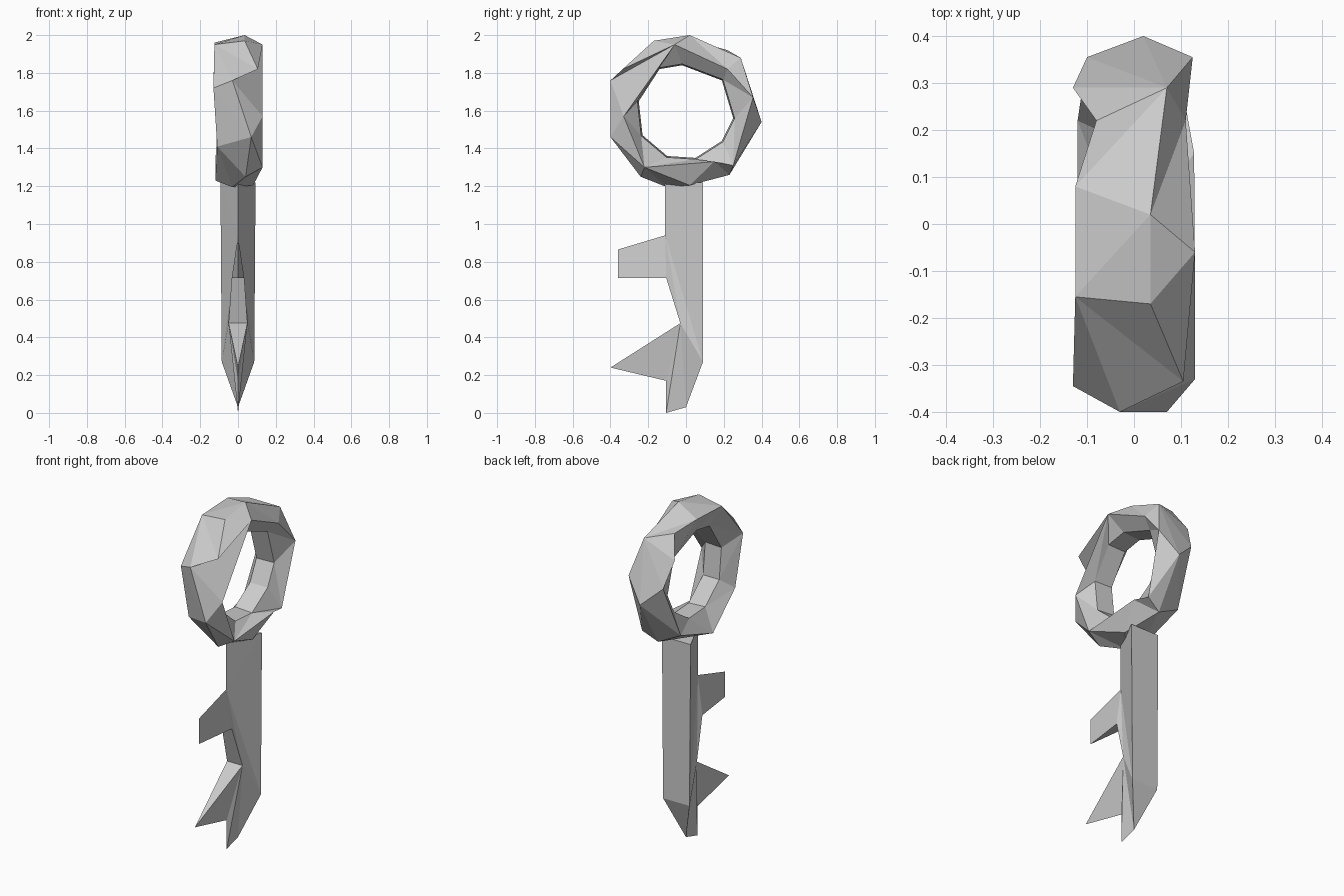
import bpy, bmesh, math

if "Cube" in bpy.data.objects:
    bpy.data.objects.remove(bpy.data.objects["Cube"])

ZC = 1.6  # centre height of the ring


def finish(bm, name):
    bmesh.ops.recalc_face_normals(bm, faces=bm.faces[:])
    me = bpy.data.meshes.new(name)
    bm.to_mesh(me)
    bm.free()
    ob = bpy.data.objects.new(name, me)
    bpy.context.collection.objects.link(ob)
    return ob


def ang(v):
    return math.atan2(v.co.z - ZC, v.co.y) % (2 * math.pi)


def zip_loops(bm, a, b):
    """Join two closed loops of different counts with triangles, by angle."""
    at = lambda l, i: ang(l[i % len(l)]) + 2 * math.pi * (i // len(l))
    i = j = 0
    while i < len(a) or j < len(b):
        p, q = a[i % len(a)], b[j % len(b)]
        if j >= len(b) or (i < len(a) and at(a, i + 1) <= at(b, j + 1)):
            i += 1
            bm.faces.new((p, a[i % len(a)], q))
        else:
            j += 1
            bm.faces.new((p, b[j % len(b)], q))


# Ring handle: uneven faceted loops (x, y, z), the inner wall is a two-loop band
outer = [(.02, .40, 1.54), (.07, .29, 1.88), (.035, .02, 2.0),
         (.035, -.17, 1.97), (.105, -.335, 1.82), (-.03, -.40, 1.76),
         (.07, -.40, 1.46), (.04, -.24, 1.25), (-.03, -.10, 1.195),
         (.08, .02, 1.205), (.02, .23, 1.26)]
right = [(.125, .355, 1.67), (.11, .22, 1.82), (.13, -.06, 1.95), (.13, -.33, 1.57),
         (.13, -.22, 1.30), (.128, .15, 1.33), (.11, .25, 1.31)]
left = [(-.1, .355, 1.65), (-.13, .29, 1.80), (-.08, .22, 1.92), (-.125, .08, 1.96),
        (-.125, -.155, 1.95), (-.13, -.345, 1.72), (-.11, -.30, 1.41),
        (-.12, -.08, 1.23), (-.12, .22, 1.33)]
hole = [(.25, 1.56), (.19, 1.76), (-.02, 1.84), (-.14, 1.82), (-.25, 1.65),
        (-.23, 1.47), (-.10, 1.36), (.05, 1.35), (.19, 1.44)]
inner_r = [(.055, y * 1.03, ZC + (z - ZC) * 1.03) for y, z in hole]
inner_l = [(-.055, y, z) for y, z in hole]
bm = bmesh.new()
loops = [sorted((bm.verts.new(c) for c in l), key=ang)
         for l in (outer, right, inner_r, inner_l, left)]
for k in range(len(loops)):
    zip_loops(bm, loops[k], loops[(k + 1) % len(loops)])
finish(bm, "ring_handle")

# Shaft with teeth: side profile (y, z, half thickness), wedge section, flat back
profile = [(.09, 1.22, .093), (-.11, 1.22, 0), (-.11, .94, 0), (-.36, .865, 0),
           (-.36, .715, 0), (-.105, .715, .033), (-.03, .475, .05), (-.40, .24, 0),
           (-.105, .17, 0), (-.105, 0, 0), (0, .03, 0), (.09, .27, .086)]
facets = [(0, 1, 2), (2, 3, 4, 5), (0, 2, 11), (2, 5, 6), (2, 6, 11),
          (6, 7, 8), (6, 8, 9), (6, 9, 10), (6, 10, 11)]
bm = bmesh.new()
pos = [bm.verts.new((t, y, z)) for y, z, t in profile]
neg = [bm.verts.new((-t, y, z)) if t else pos[i] for i, (y, z, t) in enumerate(profile)]
for side in (pos, neg):
    for f in facets:
        bm.faces.new([side[i] for i in f])
n = len(profile)
for i in range(n):
    k = (i + 1) % n
    rim = list(dict.fromkeys((pos[i], pos[k], neg[k], neg[i])))
    if len(rim) > 2:
        bm.faces.new(rim)
finish(bm, "toothed_shaft")
